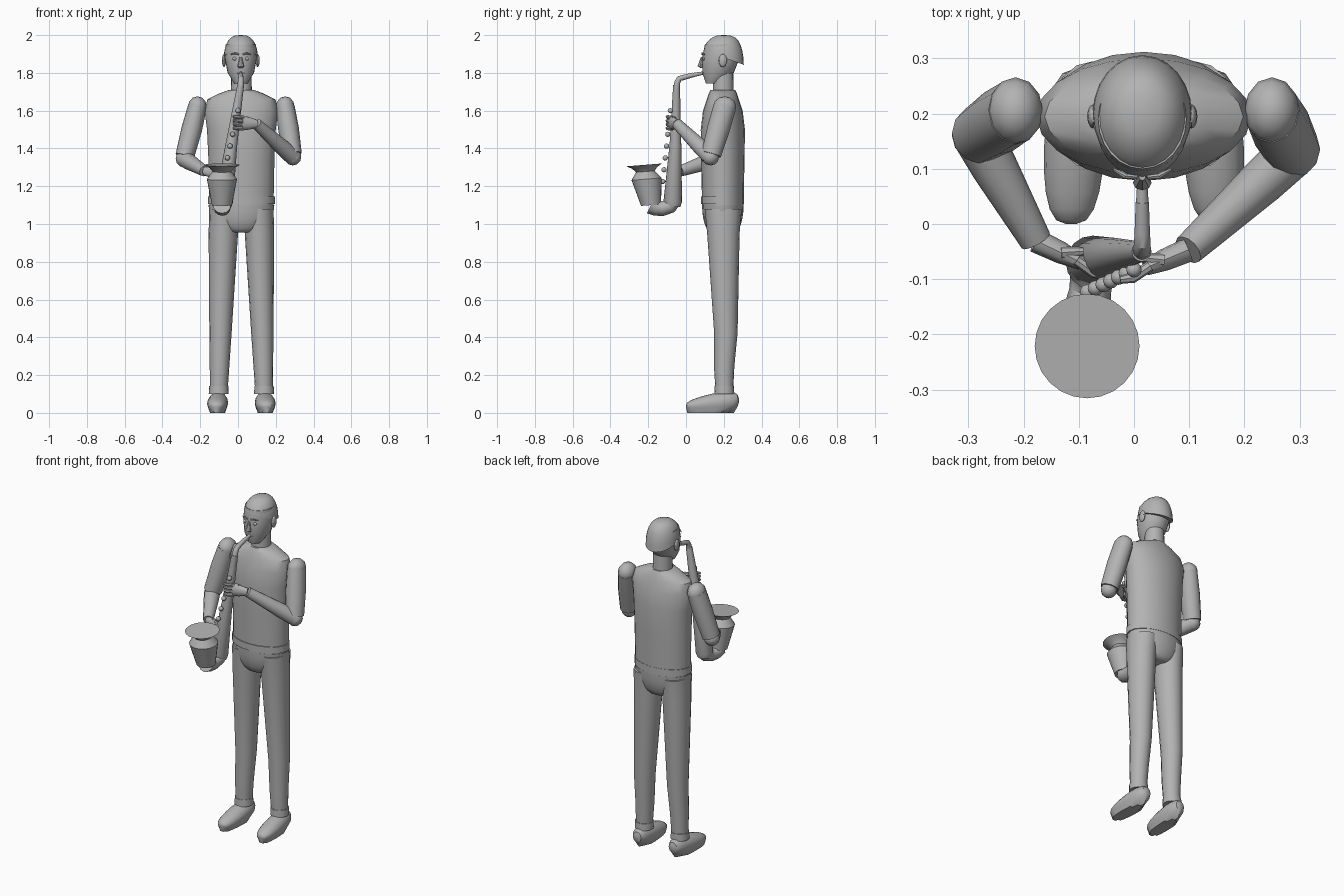
import bpy, bmesh, math
from mathutils import Vector

default_cube = bpy.data.objects.get("Cube")
if default_cube:
    bpy.data.objects.remove(default_cube, do_unlink=True)

shade = (.45, .45, .45, 1)
grey = bpy.data.materials.new("plain grey")
grey.use_nodes = True
grey.diffuse_color = shade
grey.node_tree.nodes["Principled BSDF"].inputs["Base Color"].default_value = shade

X, Y, Z = Vector((1, 0, 0)), Vector((0, 1, 0)), Vector((0, 0, 1))
SIDES = {"right": -1, "left": 1}
MIDDLE = .018  # the body's middle line
parts = []


def finish(bm, name):
    bmesh.ops.recalc_face_normals(bm, faces=bm.faces)
    mesh = bpy.data.meshes.new(name)
    bm.to_mesh(mesh)
    bm.free()
    mesh.materials.append(grey)
    part = bpy.data.objects.new(name, mesh)
    bpy.context.scene.collection.objects.link(part)
    parts.append(part)
    return part


def loft(name, rings, sides=16, axis=None, reference=X):
    """Skin elliptical rings, each a centre, a radius and a second radius if it differs."""
    bm = bmesh.new()
    loops = []
    last = len(rings) - 1
    centres = [Vector(ring[0]) for ring in rings]
    for index, ring in enumerate(rings):
        before, after = centres[max(index - 1, 0)], centres[min(index + 1, last)]
        along = axis or (after - before).normalized()
        across = (reference - along * reference.dot(along)).normalized()
        up = along.cross(across)
        angles = [math.tau * step / sides for step in range(sides)]
        loops.append([bm.verts.new(centres[index] + across * ring[1] * math.cos(angle)
                                   + up * ring[-1] * math.sin(angle)) for angle in angles])
    for lower, upper in zip(loops, loops[1:]):
        for step in range(sides):
            following = (step + 1) % sides
            bm.faces.new((lower[step], lower[following], upper[following], upper[step]))
    bm.faces.new(loops[0])
    bm.faces.new(loops[-1])
    return finish(bm, name)


def column(name, x, y, levels, sides=20):
    """Stack level ellipses, each a height and its radii, over one spot."""
    return loft(name, [((x, y, z), *radii) for z, *radii in levels], sides, Z)


def ball(name, centre, radii, segments=12):
    bm = bmesh.new()
    bmesh.ops.create_uvsphere(bm, u_segments=segments, v_segments=segments // 2, radius=1)
    bmesh.ops.scale(bm, vec=radii, verts=bm.verts)
    bmesh.ops.translate(bm, vec=centre, verts=bm.verts)
    return finish(bm, name)


def quarter_turn(steps):
    """Sine and cosine pairs over a quarter circle."""
    angles = [math.pi / 2 * step / steps for step in range(steps + 1)]
    return [(math.sin(angle), math.cos(angle)) for angle in angles]


# Torso, neck, belt and pelvis
column("torso", MIDDLE, .195, [(1.1, .17, .11), (1.35, .175, .115), (1.5, .182, .117), (1.6, .195, .105),
                               (1.66, .18, .085), (1.69, .12, .075), (1.71, .065)])
column("neck", MIDDLE, .197, [(1.68, .056), (1.8, .053)])
column("belt", MIDDLE, .193, [(1.105, .177, .114), (1.145, .177, .114)])
column("pelvis", MIDDLE, .195, [(1.1 - .145 * cosine, .06 + .114 * sine, .06 + .05 * sine)
                                for sine, cosine in quarter_turn(6)])

# Head and hair
face = Vector((.015, .085, 1.8))
loft("head", [((face.x, .14, 1.745), .035), ((face.x, .17, 1.8), .07, .083),
              ((face.x, .185, 1.88), .085, .1), ((face.x, .19, 1.95), .08, .09)], 24, Z)
hair = column("hair", face.x, .2, [(1.88 + .12 * sine, .09 * max(cosine, .02) ** .7, .106 * max(cosine, .02) ** .7)
                                   for sine, cosine in quarter_turn(7)], 24)
for vertex in hair.data.vertices:  # hairline falls towards the nape
    low = max(0, 1.98 - vertex.co.z) * 10
    vertex.co.z -= .35 * low * (vertex.co.y - .2)

# Face details
loft("nose", [(face + Z * .085, .006), (face + Z * .035 - Y * .01, .017, .014), (face + Z * .026, .012, .008)], 8, Z)
loft("lips", [(face + Y * .01 + X * across * .024, .011 - .007 * abs(across)) for across in (-1, 0, 1)],
     8, reference=Z)
for side, sign in SIDES.items():
    ball(side + "_ear", face + X * sign * .089 + Y * .11 + Z * .065, (.011, .022, .035))
    ball(side + "_eye", face + X * sign * .032 + Y * .01 + Z * .075, (.012, .008, .009))
    inner = face + X * sign * .01 + Z * .098
    outer = inner + X * sign * .042 + Y * .014
    loft(side + "_eyebrow", [(inner, .004), (inner.lerp(outer, .5) + Z * .006 - Y * .005, .005), (outer, .003)],
         6, reference=Z)

# Legs, cuffs and shoes
for side, sign in SIDES.items():
    hip = Vector((MIDDLE + sign * .092, .197, 1.08))
    ankle = Vector((MIDDLE + sign * .12, .203, .1))
    thigh, knee, calf = [hip.lerp(ankle, amount) for amount in (.13, .67, .85)]
    loft(side + "_leg", [(hip, .078, .098), (thigh, .078, .086), (knee + Y * .01, .059, .062),
                         (calf, .052, .054), (ankle, .046)], axis=Z)
    loft(side + "_cuff", [(ankle, .053), (ankle + Z * .042, .051)], axis=Z)
    shoe_rings = []
    for step in range(11):
        turn = math.pi * step / 10
        along = (1 - math.cos(turn)) / 2
        fullness = max(math.sin(turn), .05) ** .6
        height = .066 - .03 * along
        centre = (ankle.x + sign * .012 * along, .28 * (1 - along), height)
        shoe_rings.append((centre, .055 * fullness, height * fullness))
    shoe = loft(side + "_shoe", shoe_rings, axis=Y)
    for vertex in shoe.data.vertices:  # press the sole flat
        if vertex.co.z < .02:
            vertex.co.z = 0

# Arms: shoulder, sleeve, elbow, forearm, hand and fingers
arms = {
    "right": [(-.215, .205, 1.62), (-.285, .16, 1.345), (-.178, -.03, 1.28), (-.095, -.07, 1.27)],
    "left": [(.25, .205, 1.62), (.29, .13, 1.355), (.098, -.047, 1.53), (.02, -.08, 1.535)],
}
for side, joints in arms.items():
    shoulder, elbow, wrist, knuckle = map(Vector, joints)
    cuff = shoulder.lerp(elbow, .95)
    ball(side + "_shoulder", shoulder, (.05, .061, .056))
    loft(side + "_sleeve", [(shoulder, .05, .06), (shoulder.lerp(cuff, .45), .055, .06), (cuff, .05, .053)], 12)
    ball(side + "_elbow", elbow, (.045, .045, .045))
    loft(side + "_forearm", [(elbow, .044), (elbow.lerp(wrist, .3), .042), (wrist, .029)], 12, reference=Z)
    palm = wrist.lerp(knuckle, .55)
    reach = (knuckle - wrist).normalized()
    loft(side + "_hand", [(wrist, .022), (palm, .034, .02), (knuckle, .036, .014)], 12, reference=Z)
    for finger in range(4):
        root = knuckle + Z * (.03 - .02 * finger) - reach * .01
        bend = root + reach * .035 - Y * .008
        tip = bend + reach * .024 + Y * .006
        loft(f"{side}_finger_{finger}", [(root, .01), (bend, .01), (tip, .007)], 8, reference=Z)
    thumb = palm + Z * .025
    loft(side + "_thumb", [(thumb, .012), (thumb + reach * .045 + Y * .022, .008)], 8, reference=Z)

# Wind instrument: mouthpiece, crook, conical body and bow
loft("mouthpiece", [(face + Y * .01, .008), (face - Y * .055 - Z * .013, .012)], 12)
crook_start, body_top = Vector((face.x, .04, 1.79)), Vector((.014, -.05, 1.72))
crook_corner = Vector((face.x, -.035, 1.77))
loft("crook", [(crook_start, .012), (crook_start.lerp(crook_corner, .75), .014), (crook_corner, .015),
               (crook_corner.lerp(body_top, .4) - Y * .005, .016), (body_top, .017)], 12)
body_middle, body_foot = Vector((-.035, -.056, 1.42)), Vector((-.075, -.07, 1.12))
loft("instrument_body", [(body_top + Z * .015, .018), (body_middle, .031), (body_foot, .049),
                         (body_foot - Z * .03, .04)])
bell_foot = Vector((-.085, -.185, 1.1))
loft("instrument_bow", [(body_foot, .04), (body_foot - Y * .015 - Z * .025, .04),
                        (body_foot.lerp(bell_foot, .45) - Z * .03, .038),
                        (bell_foot + Y * .03 - Z * .015, .043), (bell_foot, .048)], 12)

# Bell with a bulging trunk, a pinched throat and a flat flared rim
lean = Vector((0, -.17, 1)).normalized()
bell_profile = [(0, .053), (.14, .08), (.18, .05), (.2, .066), (.216, .095)]
loft("bell_trunk", [(bell_foot + lean * rise, radius) for rise, radius in bell_profile], 24,
     Vector((0, -.08, 1)).normalized())

# Keys down the front of the body
top_key, low_key = Vector((0, -.083, 1.6)), Vector((-.084, -.123, 1.225))
for key in range(7):
    ball(f"key_{key}", top_key.lerp(low_key, key / 6), (.014, .014, .014))

# Soft shading with crisp edges
bpy.ops.object.select_all(action='DESELECT')
for part in parts:
    part.select_set(True)
bpy.context.view_layer.objects.active = parts[0]
bpy.ops.object.shade_smooth_by_angle(angle=math.radians(35))
